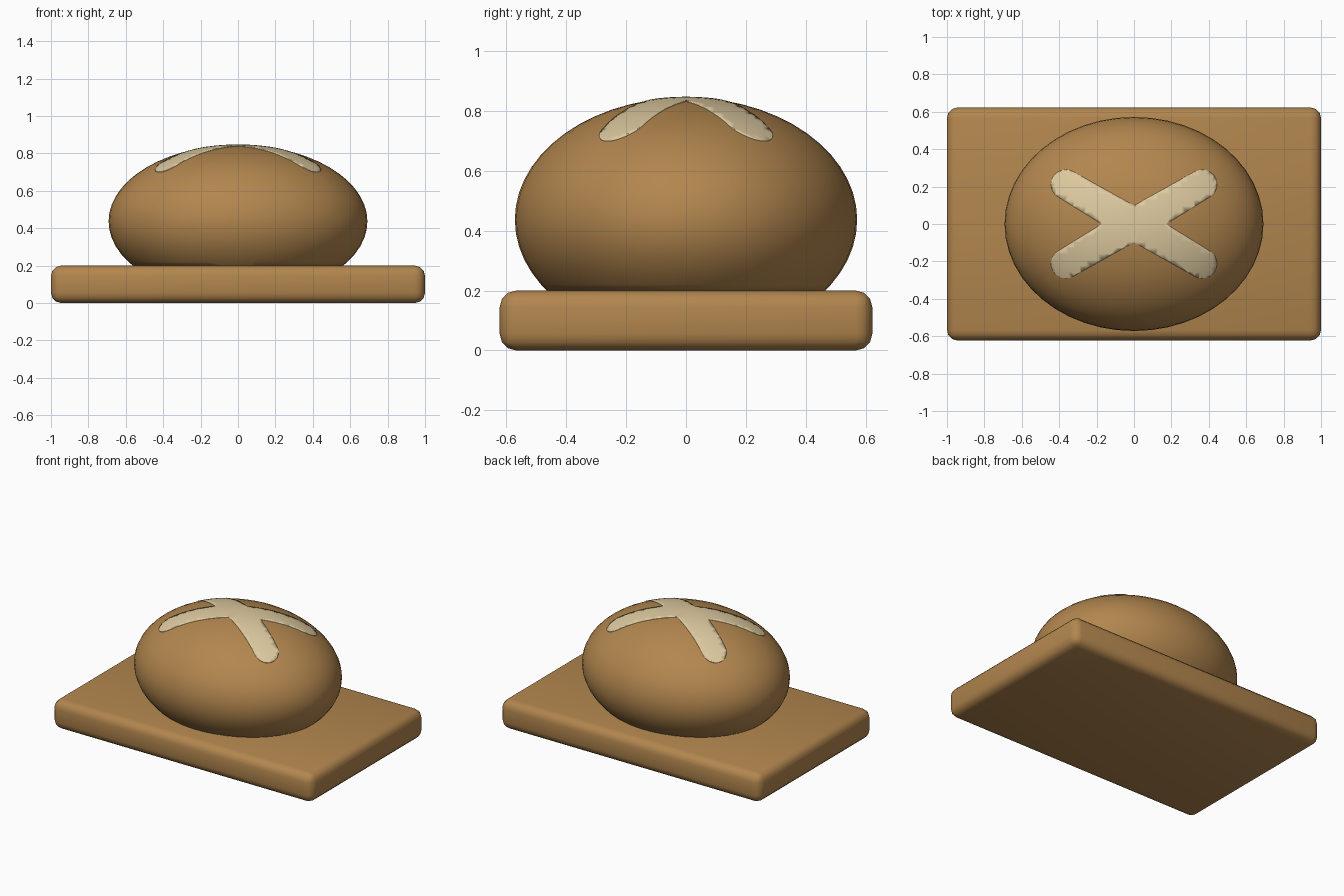
import bpy, bmesh
from math import sin, cos, pi, sqrt, atan2
from mathutils import Vector

cube = bpy.data.objects.get("Cube")
if cube:
    bpy.data.objects.remove(cube, do_unlink=True)


def make_material(name, rgb):
    mat = bpy.data.materials.new(name)
    mat.use_nodes = True
    mat.diffuse_color = (*rgb, 1)
    bsdf = mat.node_tree.nodes["Principled BSDF"]
    bsdf.inputs["Base Color"].default_value = (*rgb, 1)
    bsdf.inputs["Roughness"].default_value = 0.8
    return mat


def make_object(name, bm, mat):
    bmesh.ops.recalc_face_normals(bm, faces=bm.faces)
    mesh = bpy.data.meshes.new(name)
    bm.to_mesh(mesh)
    bm.free()
    mesh.materials.append(mat)
    obj = bpy.data.objects.new(name, mesh)
    bpy.context.collection.objects.link(obj)
    return obj


def shade(obj, angle):
    bpy.ops.object.select_all(action="DESELECT")
    obj.select_set(True)
    bpy.context.view_layer.objects.active = obj
    bpy.ops.object.shade_smooth_by_angle(angle=angle)


crust = make_material("golden brown", (0.445, 0.238, 0.076))
flour = make_material("pale flour", (0.73, 0.59, 0.35))

# Board: rounded slab
bm = bmesh.new()
bmesh.ops.create_cube(bm, size=1)
bmesh.ops.scale(bm, vec=(2, 1.245, 0.2), verts=bm.verts)
bmesh.ops.translate(bm, vec=(0, 0, 0.1), verts=bm.verts)
bmesh.ops.bevel(bm, geom=bm.edges[:], offset=0.055, segments=3,
                profile=0.5, affect="EDGES")
shade(make_object("board", bm, crust), pi / 4)

# Loaf: squashed ball with a flat base resting on the board
RX, RY, RZ, CZ = 0.692, 0.572, 0.408, 0.437
bm = bmesh.new()
bmesh.ops.create_uvsphere(bm, u_segments=48, v_segments=28, radius=1)
bmesh.ops.scale(bm, vec=(RX, RY, RZ), verts=bm.verts)
bmesh.ops.translate(bm, vec=(0, 0, CZ), verts=bm.verts)
cut = bmesh.ops.bisect_plane(bm, geom=bm.verts[:] + bm.edges[:] + bm.faces[:],
                             plane_co=(0, 0, 0.199), plane_no=(0, 0, 1),
                             clear_inner=True)
rim = [e for e in cut["geom_cut"] if isinstance(e, bmesh.types.BMEdge)]
bmesh.ops.contextual_create(bm, geom=rim)
shade(make_object("loaf", bm, crust), pi / 4)

# Flour cross: flat outline of four round-ended arms, with a notch between arms
TIP, HALF = Vector((0.365, 0.212)), 0.079
arm_angle = atan2(TIP.y, TIP.x)
outline = []
for quadrant, (sx, sy) in enumerate(((1, 1), (-1, 1), (-1, -1), (1, -1))):
    centre = Vector((TIP.x * sx, TIP.y * sy))
    heading = atan2(centre.y, centre.x)
    for i in range(13):
        a = heading - pi / 2 + pi * i / 12
        outline.append((centre.x + HALF * cos(a), centre.y + HALF * sin(a)))
    notch_x, notch_y = 0.172, 0.098
    outline.append(((0, notch_y), (-notch_x, 0), (0, -notch_y), (notch_x, 0))[quadrant])

bm = bmesh.new()
bm.faces.new([bm.verts.new((x, y, 0)) for x, y in outline])
bmesh.ops.triangulate(bm, faces=bm.faces[:])
# Slice into a fine grid, then lay it over the loaf
for axis in ((1, 0, 0), (0, 1, 0)):
    for i in range(-14, 15):
        bmesh.ops.bisect_plane(bm, geom=bm.verts[:] + bm.edges[:] + bm.faces[:],
                               plane_co=Vector(axis) * i * 0.032, plane_no=axis)
for v in bm.verts:
    v.co.z = CZ + RZ * sqrt(1 - (v.co.x / RX) ** 2 - (v.co.y / RY) ** 2) + 0.003
cross = make_object("flour_cross", bm, flour)
if cross.data.polygons[0].normal.z < 0:
    cross.data.flip_normals()
skin = cross.modifiers.new("thickness", "SOLIDIFY")
skin.thickness = 0.006
skin.offset = -1
shade(cross, pi / 4)
